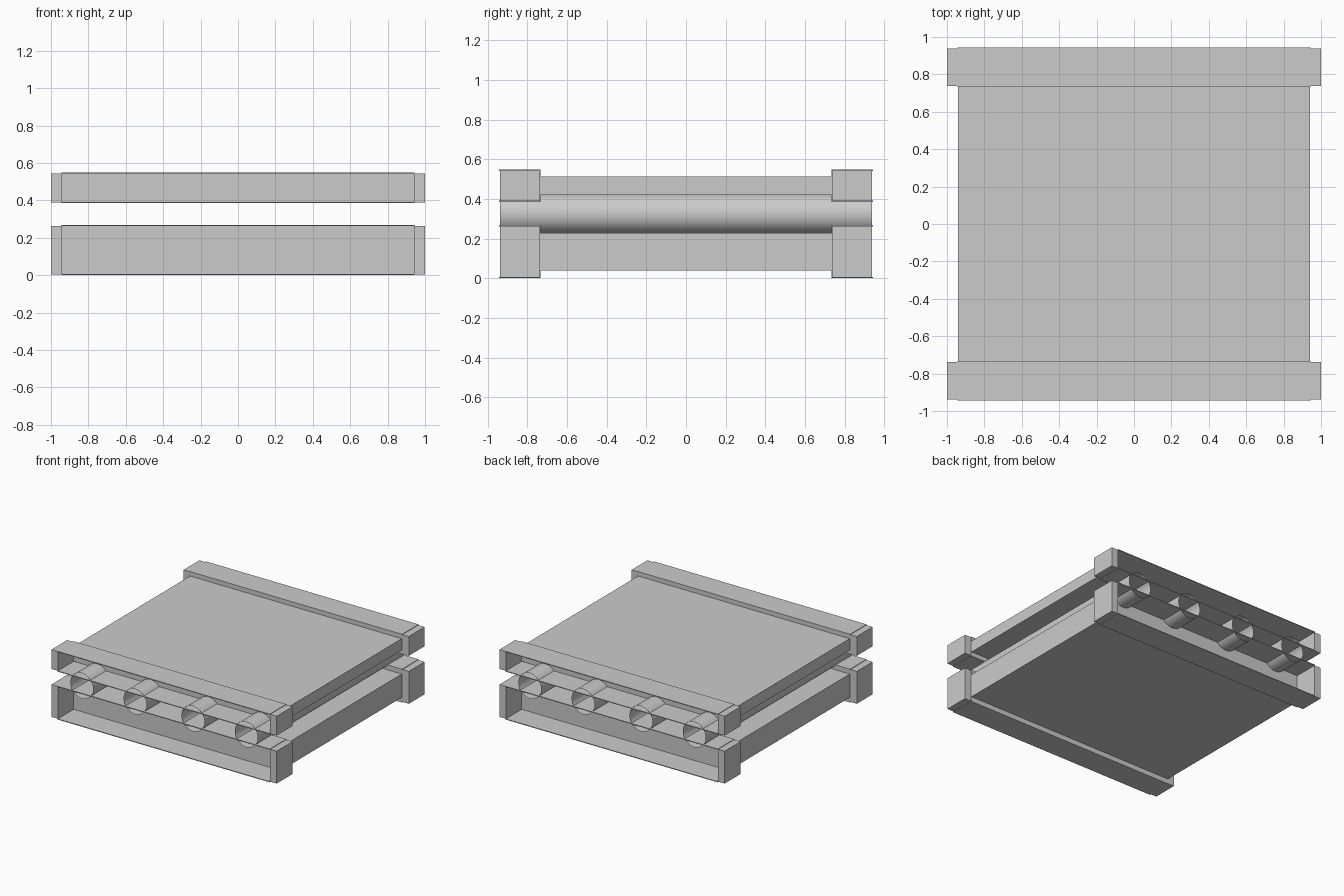
import bpy, bmesh
from mathutils import Matrix, Vector

if "Cube" in bpy.data.objects:
    bpy.data.objects.remove(bpy.data.objects["Cube"])


def make_object(name, bm):
    mesh = bpy.data.meshes.new(name)
    bm.to_mesh(mesh)
    bm.free()
    obj = bpy.data.objects.new(name, mesh)
    bpy.context.collection.objects.link(obj)
    return obj


def box(name, x0, x1, y0, y1, z0, z1):
    bm = bmesh.new()
    bmesh.ops.create_cube(bm, size=1)
    bmesh.ops.scale(bm, vec=(x1 - x0, y1 - y0, z1 - z0), verts=bm.verts)
    bmesh.ops.translate(bm, vec=Vector((x0 + x1, y0 + y1, z0 + z1)) / 2, verts=bm.verts)
    return make_object(name, bm)


def span(side, a, b):
    return sorted((side * a, side * b))


T = 0.006  # sheet thickness of the channel rails


def plate_with_rails(name, z0, z1, core0, core1):
    # solid slab in the middle
    box(name + "_slab", -0.94, 0.94, -0.738, 0.738, core0, core1)
    for end, sy in (("front", -1), ("back", 1)):
        tag = f"{name}_{end}"
        # outward-open channel: web and two flanges
        box(tag + "_web", -0.942, 0.942, *span(sy, 0.734, 0.742), z0, z1)
        ys = span(sy, 0.734, 0.943)
        box(tag + "_lower_flange", -0.943, 0.943, *ys, z0, z0 + T)
        box(tag + "_upper_flange", -0.943, 0.943, *ys, z1 - T, z1)
        # end blocks closing the channel
        for side, sx in (("left", -1), ("right", 1)):
            box(f"{tag}_{side}_end_block", *span(sx, 0.94, 1.0),
                *span(sy, 0.737, 0.938), z0 + 0.004, z1 - 0.004)


plate_with_rails("lower_plate", 0.0, 0.268, 0.04, 0.228)
plate_with_rails("upper_plate", 0.385, 0.548, 0.42, 0.512)

# open roller tubes between the plates
for i, x in enumerate((-0.73, -0.257, 0.257, 0.73)):
    bm = bmesh.new()
    bmesh.ops.create_cone(bm, cap_ends=False, segments=32, radius1=0.102,
                          radius2=0.102, depth=1.876,
                          matrix=Matrix.Translation((x, 0, 0.325))
                          @ Matrix.Rotation(1.5707963, 4, 'X'))
    for f in bm.faces:
        f.smooth = True
    make_object(f"roller_tube_{i + 1}", bm)
